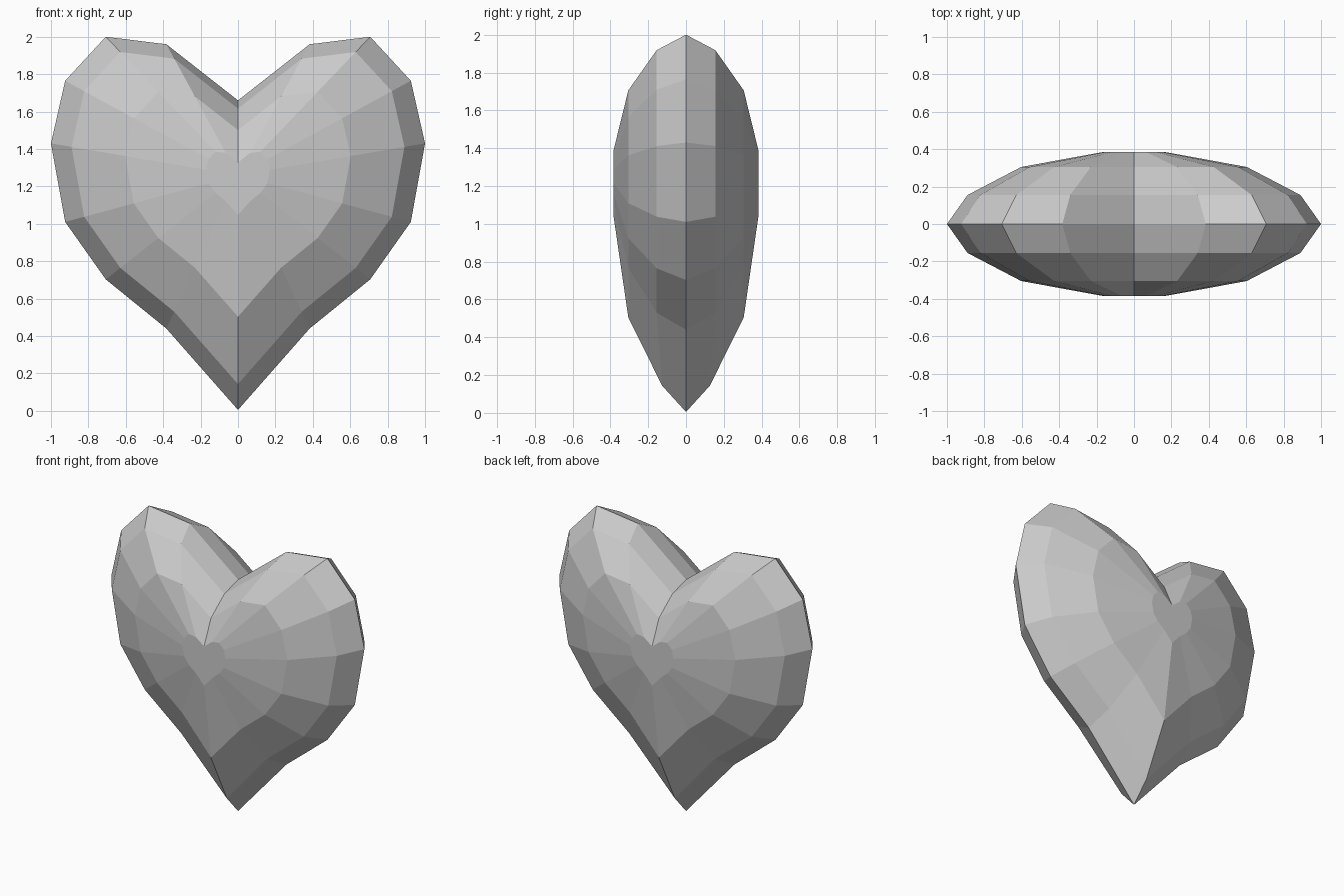
import bpy, bmesh

if "Cube" in bpy.data.objects:
    bpy.data.objects.remove(bpy.data.objects["Cube"])

# Right half of the heart outline (x, z), notch to tip
HALF = [(0, 1.66), (0.383, 1.96), (0.707, 2.0), (0.924, 1.765), (1.0, 1.43),
        (0.924, 1.01), (0.707, 0.703), (0.383, 0.44), (0, 0.005)]
OUTLINE = HALF + [(-x, z) for x, z in HALF[-2:0:-1]]
CENTRE_Z = 1.26
TIP = len(HALF) - 1

# Domed layers from back to front: (scale, y)
FRONT = [(0.89, -0.155), (0.603, -0.305), (0.17, -0.384)]
LAYERS = [(s, -y) for s, y in reversed(FRONT)] + [(1.0, 0.0)] + FRONT

bm = bmesh.new()
rings = []
for s, y in LAYERS:
    ring = [bm.verts.new((x * s, y, CENTRE_Z + (z - CENTRE_Z) * s)) for x, z in OUTLINE]
    if s == 0.89:
        ring[TIP].co.y *= 0.81  # narrower pointed tip
    rings.append(ring)

# Facets between layers, flat heart caps at both ends
n = len(OUTLINE)
for a, b in zip(rings, rings[1:]):
    for i in range(n):
        j = (i + 1) % n
        bm.faces.new((a[i], a[j], b[j], b[i]))
bm.faces.new(rings[0])
bm.faces.new(rings[-1])
bmesh.ops.recalc_face_normals(bm, faces=bm.faces)

mesh = bpy.data.meshes.new("heart")
bm.to_mesh(mesh)
bm.free()
bpy.context.collection.objects.link(bpy.data.objects.new("heart", mesh))
